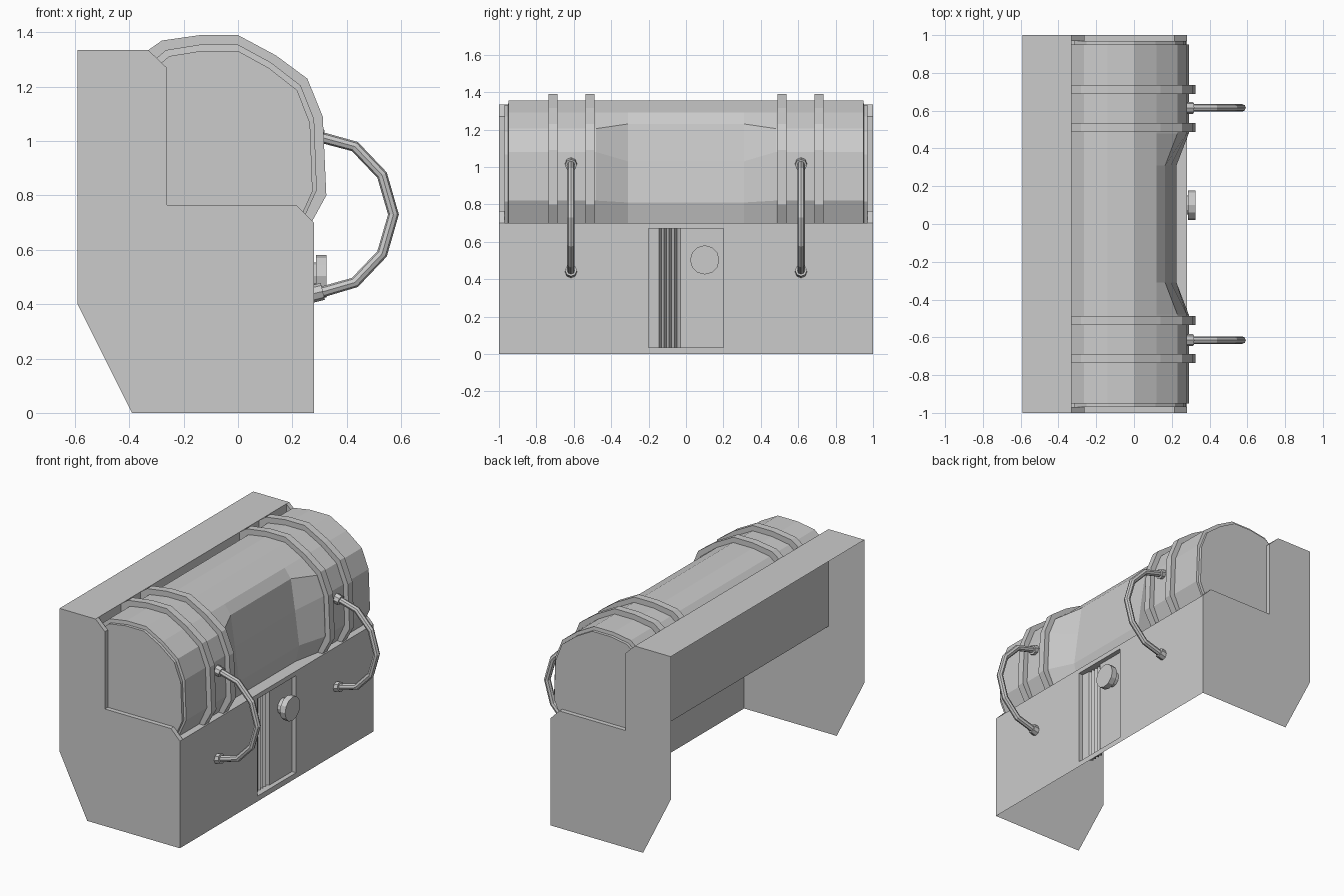
import bpy, bmesh, math
from mathutils import Vector

if "Cube" in bpy.data.objects:
    bpy.data.objects.remove(bpy.data.objects["Cube"])


def make(name, build):
    bm = bmesh.new()
    build(bm)
    me = bpy.data.meshes.new(name)
    bm.to_mesh(me)
    bm.free()
    ob = bpy.data.objects.new(name, me)
    bpy.context.collection.objects.link(ob)
    return ob


def face(bm, pts):
    return bm.faces.new([bm.verts.new(p) for p in pts])


def loft(bm, rings, closed=True, caps=True):
    vs = [[bm.verts.new(p) for p in r] for r in rings]
    n = len(vs[0])
    for a, b in zip(vs, vs[1:]):
        for i in range(n if closed else n - 1):
            j = (i + 1) % n
            bm.faces.new((a[i], a[j], b[j], b[i]))
    if caps:
        bm.faces.new(vs[0])
        bm.faces.new(vs[-1])
    bmesh.ops.recalc_face_normals(bm, faces=bm.faces)


def at_y(profile, y):
    return [(x, y, z) for x, z in profile]


# Shell: open at the back and underneath
X0, XN, XF, ZT, ZN = -0.59, -0.33, 0.28, 1.335, 0.70
END = [(X0, 0.4), (-0.39, 0), (XF, 0), (XF, ZN), (XN, ZN), (XN, ZT), (X0, ZT)]
DY, D0, D1 = 0.20, 0.035, 0.67      # door opening


def body(bm):
    for y in (-1, 1):
        face(bm, at_y(END, y))
    # front plate around the door opening
    for y0, y1, z0, z1 in ((-1, -DY, 0, ZN), (DY, 1, 0, ZN),
                           (-DY, DY, 0, D0), (-DY, DY, D1, ZN)):
        face(bm, [(XF, y0, z0), (XF, y1, z0), (XF, y1, z1), (XF, y0, z1)])
    # ledge, upright wall and top strip
    loft(bm, [at_y([(XF, ZN), (XN, ZN), (XN, ZT), (X0, ZT)], y) for y in (-1, 1)], False, False)
    bmesh.ops.remove_doubles(bm, verts=bm.verts, dist=1e-4)
    bmesh.ops.recalc_face_normals(bm, faces=bm.faces)


make("body_shell", body)

# Raised rims holding the roll at both ends
RIM = [(XN, ZT), (-0.262, 1.27), (-0.262, 0.765), (0.215, 0.765), (XF, ZN), (XN, ZN)]
for s, side in ((-1, "front"), (1, "back")):
    make(side + "_end_rim", lambda bm: loft(bm, [at_y(RIM, s * 0.97), at_y(RIM, s)]))

# Padded roll, flattened in the middle, stepped in at the ends
ROLL = [(XN, 0.70), (XN, 1.28), (-0.265, 1.335), (-0.14, 1.355), (0, 1.355), (0.12, 1.29),
        (0.23, 1.205), (0.28, 1.08), (0.29, 0.82), (0.235, 0.70)]
FLAT = ROLL[:5] + [(0.12, 1.29), (0.165, 1.23), (0.195, 1.03), (0.225, 0.81), (0.20, 0.70)]
INSET = [(-0.02 + (x + 0.02) * 0.95, 0.70 + (z - 0.70) * 0.965) for x, z in ROLL]


def roll(bm):
    half = [(INSET, 0.97), (INSET, 0.951), (ROLL, 0.949), (ROLL, 0.48), (FLAT, 0.31)]
    loft(bm, [at_y(p, -y) for p, y in half] + [at_y(p, y) for p, y in half[::-1]])


make("padded_roll", roll)

# Straps
STRAP = [(XN, 0.70), (XN, 1.335), (-0.28, 1.37), (-0.14, 1.39), (0, 1.39), (0.14, 1.315),
         (0.255, 1.23), (0.312, 1.09), (0.325, 0.80), (0.27, 0.70)]
for i, y in enumerate((-0.712, -0.512, 0.512, 0.712)):
    make("strap_%d" % (i + 1),
         lambda bm: loft(bm, [at_y(STRAP, y - 0.024), at_y(STRAP, y + 0.024)]))

# Bowed handles with end collars
BOW = [(0.27, 1.02), (0.32, 1.01), (0.43, 0.98), (0.53, 0.875), (0.572, 0.73),
       (0.53, 0.585), (0.43, 0.48), (0.32, 0.448), (0.27, 0.435)]


def tube(bm, path, y, r, n=8):
    pts = [Vector((x, 0, z)) for x, z in path]
    rings = []
    for i, p in enumerate(pts):
        d = (pts[min(i + 1, len(pts) - 1)] - pts[max(i - 1, 0)]).normalized()
        side = Vector((-d.z, 0, d.x))
        rings.append([p + Vector((0, y, 0)) + side * r * math.cos(2 * math.pi * k / n)
                      + Vector((0, r * math.sin(2 * math.pi * k / n), 0)) for k in range(n)])
    loft(bm, rings)


def handle(bm, y):
    tube(bm, BOW, y, 0.02)
    tube(bm, [(0.27, 1.02), (0.312, 1.01)], y, 0.032)
    tube(bm, [(0.27, 0.437), (0.312, 0.447)], y, 0.032)


for y, side in ((-0.615, "front"), (0.615, "back")):
    make(side + "_handle", lambda bm: handle(bm, y))

# Recessed door with a pleated strip
FLOOR = 0.25
pleats = [(FLOOR - (0.03 if k % 2 else 0.005), -0.145 + 0.11 * k / 8) for k in range(9)]
DOOR = [(XF, -DY), (FLOOR, -DY)] + pleats + [(FLOOR, -0.03), (FLOOR, DY), (XF, DY)]


def door(bm):
    loft(bm, [[(x, y, z) for x, y in DOOR] for z in (D0, D1)], closed=False)


make("door_recess", door)


# Round knob on a short stem
def knob(bm):
    for x0, x1, r in ((0.245, 0.29, 0.05), (0.287, 0.325, 0.078)):
        loft(bm, [[(x, 0.1 + r * math.cos(math.pi * k / 6), 0.503 + r * math.sin(math.pi * k / 6))
                   for k in range(12)] for x in (x0, x1)])


make("door_knob", knob)
